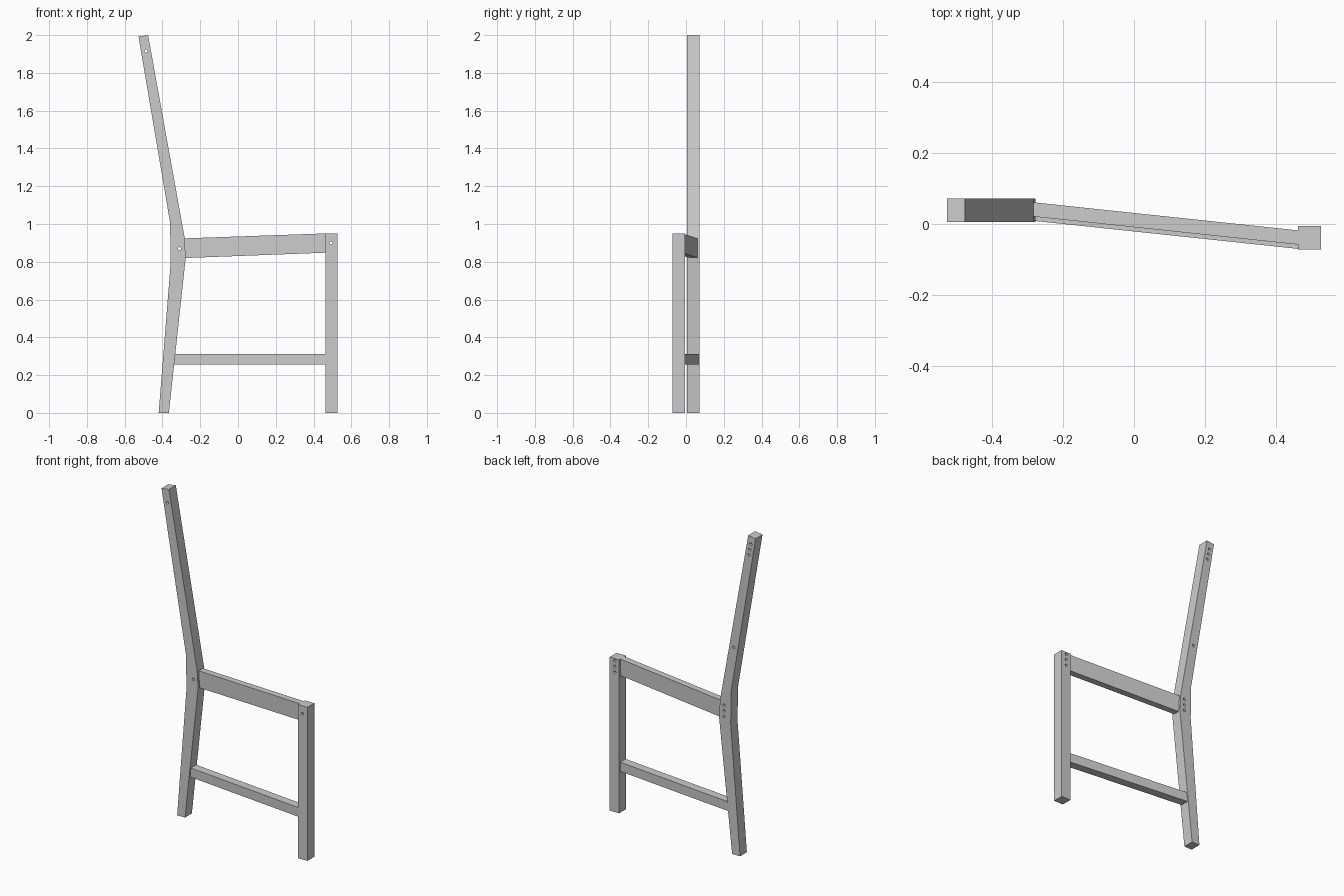
import bpy, bmesh
from math import pi
from mathutils import Matrix

if "Cube" in bpy.data.objects:
    bpy.data.objects.remove(bpy.data.objects["Cube"])


def prism(name, outline, y_front, y_back):
    """Extrude an (x, z) outline between two y(x) limits."""
    bm = bmesh.new()
    front = [bm.verts.new((x, y_front(x), z)) for x, z in outline]
    back = [bm.verts.new((x, y_back(x), z)) for x, z in outline]
    bm.faces.new(front)
    bm.faces.new(back[::-1])
    n = len(outline)
    for i in range(n):
        j = (i + 1) % n
        bm.faces.new((front[j], front[i], back[i], back[j]))
    bmesh.ops.recalc_face_normals(bm, faces=bm.faces)
    return add(name, bm)


def add(name, bm):
    mesh = bpy.data.meshes.new(name)
    bm.to_mesh(mesh)
    bm.free()
    obj = bpy.data.objects.new(name, mesh)
    bpy.context.collection.objects.link(obj)
    return obj


def drill(leg, holes):
    """Cut round holes along y; each hole is (x, z, radius, y_start, y_end)."""
    bm = bmesh.new()
    for x, z, r, y0, y1 in holes:
        place = Matrix.Translation((x, (y0 + y1) / 2, z)) @ Matrix.Rotation(pi / 2, 4, 'X')
        bmesh.ops.create_cone(bm, cap_ends=True, segments=16, radius1=r, radius2=r,
                              depth=y1 - y0, matrix=place)
    cutter = add(leg.name + "_hole_cutter", bm)
    cutter.hide_render = True
    cutter.hide_viewport = True
    cutter.display_type = 'WIRE'
    mod = leg.modifiers.new("holes", 'BOOLEAN')
    mod.operation = 'DIFFERENCE'
    mod.solver = 'EXACT'
    mod.object = cutter


def joint(x, z, back, lean=0.0):
    """Bolt hole right through, with a blind dowel hole above and below."""
    holes = [(x, z, 0.008, back - 0.1, back + 0.03)]
    for d in (-0.035, 0.035):
        holes.append((x + lean * d, z + d, 0.008, back - 0.03, back + 0.03))
    return holes


# Back leg, bent at the seat and leaning back above it
back_leg = prism("back_leg",
                 [(-0.42, 0), (-0.366, 0), (-0.277, 0.82), (-0.283, 0.93),
                  (-0.476, 2.0), (-0.527, 1.993), (-0.36, 1.01), (-0.356, 0.80)],
                 lambda x: 0.005, lambda x: 0.072)
drill(back_leg, joint(-0.31, 0.87, 0.072) + joint(-0.487, 1.915, 0.072, -0.17)
      + [(-0.377, 1.28, 0.008, 0.042, 0.102)])

# Front leg
front_leg = prism("front_leg", [(0.462, 0), (0.526, 0), (0.526, 0.95), (0.462, 0.95)],
                  lambda x: -0.072, lambda x: -0.006)
drill(front_leg, joint(0.492, 0.9, -0.006))


# Rails run at a slight angle between the two legs
def rail_back(x):
    return 0.031 - 0.106 * x


prism("seat_rail", [(-0.277, 0.82), (0.462, 0.848), (0.462, 0.95), (-0.283, 0.924)],
      lambda x: rail_back(x) - 0.04, rail_back)
prism("lower_rail", [(-0.338, 0.255), (0.462, 0.255), (0.462, 0.312), (-0.332, 0.312)],
      lambda x: rail_back(x) - 0.052, rail_back)
